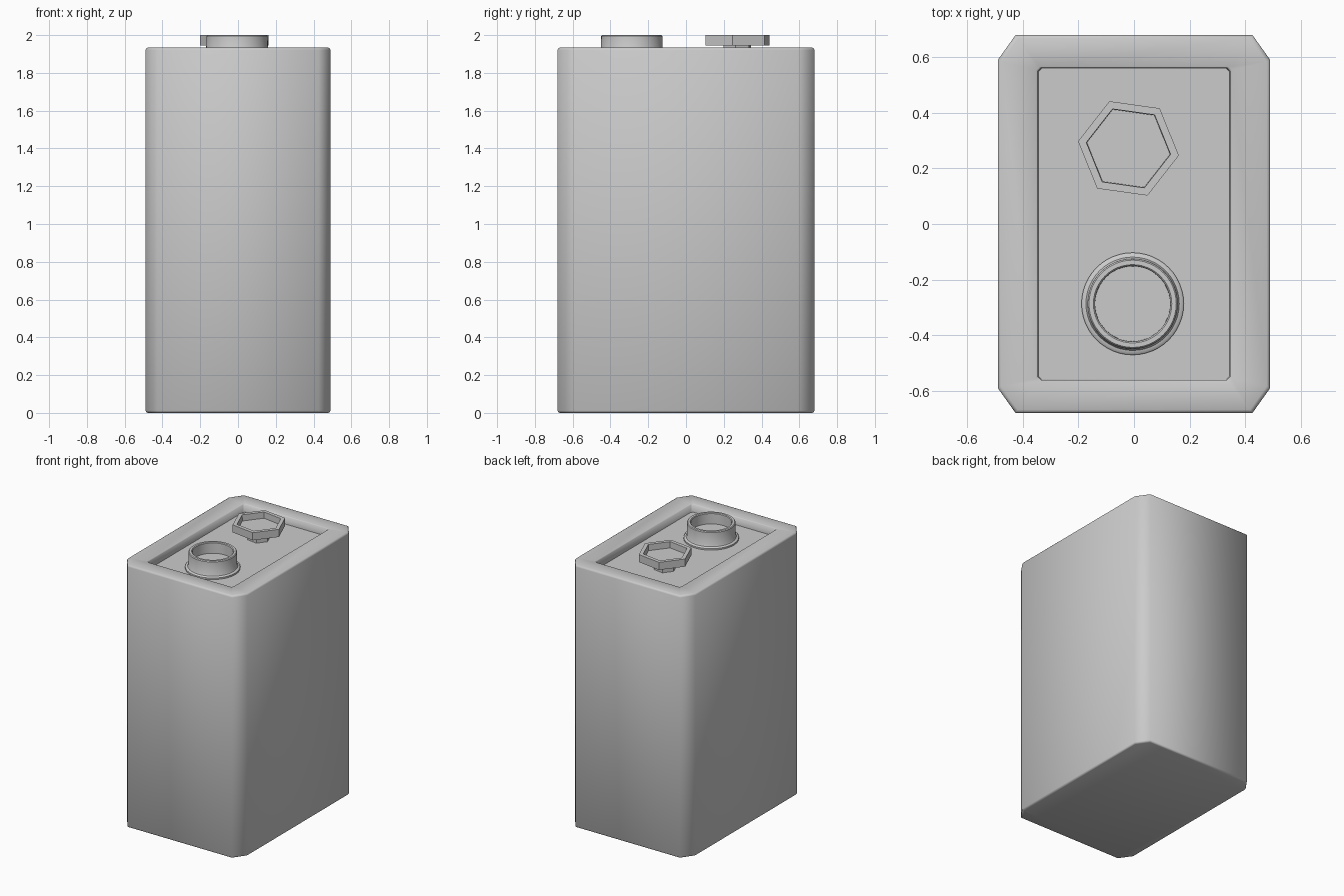
import bpy, bmesh
from math import cos, sin, pi, radians

if "Cube" in bpy.data.objects:
    bpy.data.objects.remove(bpy.data.objects["Cube"])


def loft(name, rings, smooth=None):
    """Skin a stack of equal-sized rings and cap both ends."""
    bm = bmesh.new()
    loops = [[bm.verts.new(p) for p in r] for r in rings]
    n = len(loops[0])
    for a, b in zip(loops, loops[1:]):
        for i in range(n):
            j = (i + 1) % n
            bm.faces.new((a[i], a[j], b[j], b[i]))
    bm.faces.new(loops[0][::-1])
    bm.faces.new(loops[-1])
    bmesh.ops.recalc_face_normals(bm, faces=bm.faces)
    mesh = bpy.data.meshes.new(name)
    bm.to_mesh(mesh)
    bm.free()
    obj = bpy.data.objects.new(name, mesh)
    bpy.context.collection.objects.link(obj)
    if smooth:
        bpy.ops.object.select_all(action='DESELECT')
        obj.select_set(True)
        bpy.context.view_layer.objects.active = obj
        bpy.ops.object.shade_smooth_by_angle(angle=radians(smooth))
    return obj


def cut_rect(hx, hy, cx, cy, z):
    """Rectangle with cut corners."""
    return [(hx, -hy + cy, z), (hx, hy - cy, z), (hx - cx, hy, z), (-hx + cx, hy, z),
            (-hx, hy - cy, z), (-hx, -hy + cy, z), (-hx + cx, -hy, z), (hx - cx, -hy, z)]


def polygon(center, r, z, n, turn=0.0):
    return [(center[0] + r * cos(turn + 2 * pi * i / n),
             center[1] + r * sin(turn + 2 * pi * i / n), z) for i in range(n)]


def turned(name, center, profile, n, turn=0.0, smooth=None):
    return loft(name, [polygon(center, r, z, n, turn) for r, z in profile], smooth)


# Casing with softened edges and a recessed top panel
FLOOR = 1.875
casing = [(0.478, 0.668, 0.06, 0.085, 0.0), (0.486, 0.676, 0.062, 0.088, 0.004),
          (0.49, 0.68, 0.064, 0.09, 0.012), (0.49, 0.68, 0.064, 0.09, 1.921),
          (0.486, 0.676, 0.062, 0.088, 1.93), (0.478, 0.668, 0.06, 0.085, 1.934),
          (0.351, 0.566, 0.012, 0.012, 1.934), (0.346, 0.561, 0.012, 0.012, 1.929),
          (0.344, 0.559, 0.012, 0.012, FLOOR)]
loft("casing", [cut_rect(*c) for c in casing], smooth=50)

# Round terminal: flange, wall and hollow cup
turned("round_terminal", (-0.005, -0.287),
       [(0.184, FLOOR - 0.01), (0.184, 1.886), (0.179, 1.891), (0.168, 1.893),
        (0.164, 1.9), (0.162, 1.994), (0.157, 2.0), (0.141, 2.0),
        (0.136, 1.995), (0.135, 1.92)], 48, smooth=35)

# Hexagonal terminal: stem and hollow head
turned("hex_terminal", (-0.02, 0.272),
       [(0.078, FLOOR - 0.01), (0.078, 1.944), (0.183, 1.944), (0.183, 2.0),
        (0.153, 2.0), (0.151, 1.955)], 6, turn=radians(-8))
